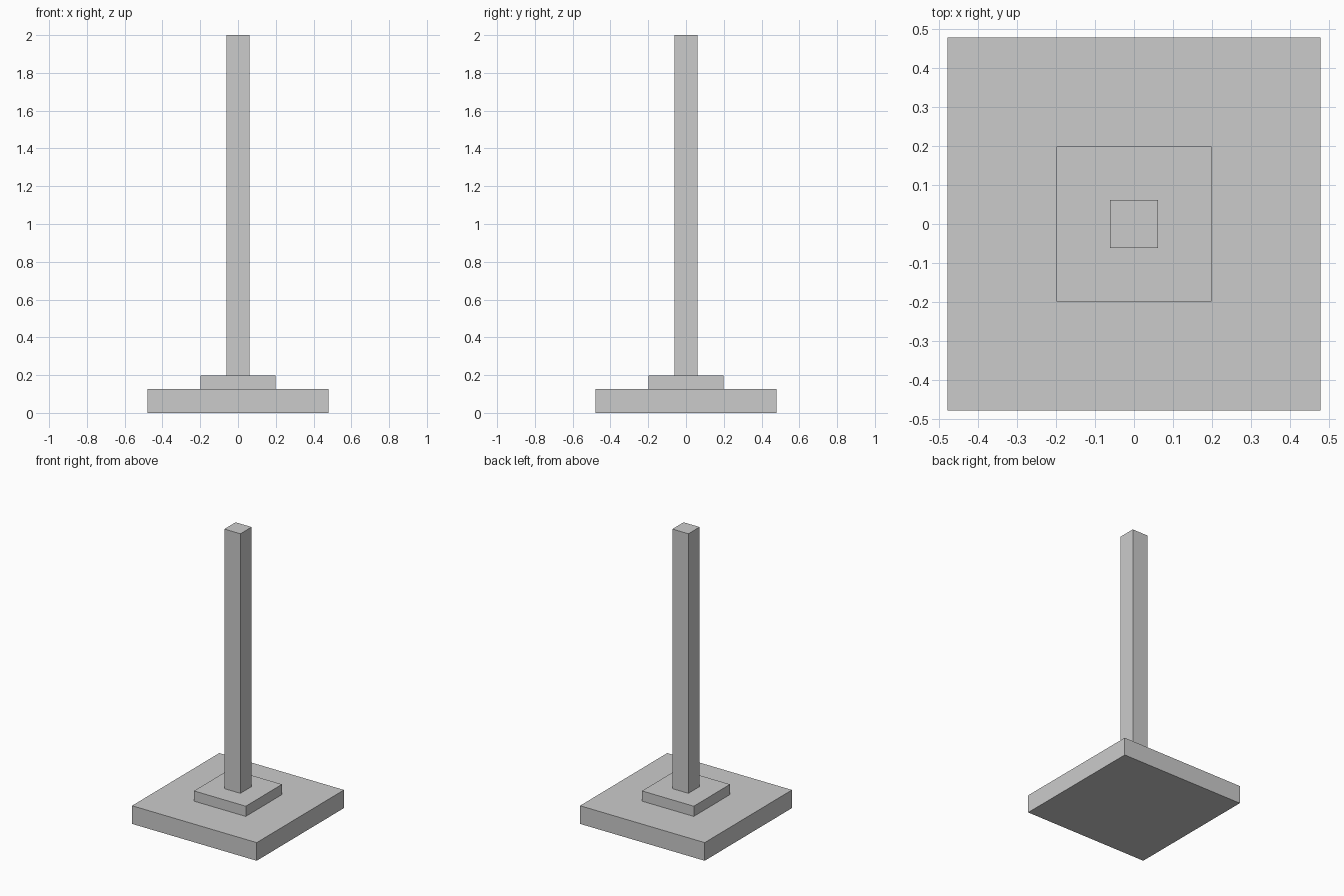
import bpy

if "Cube" in bpy.data.objects:
    bpy.data.objects.remove(bpy.data.objects["Cube"])


def box(name, width, z0, z1):
    """Square block centred on the z axis, spanning z0 to z1."""
    bpy.ops.mesh.primitive_cube_add(size=1, location=(0, 0, (z0 + z1) / 2))
    obj = bpy.context.object
    obj.name = name
    obj.scale = (width, width, z1 - z0)
    bpy.ops.object.transform_apply(location=False, rotation=False, scale=True)
    return obj


# Wide slab on the ground
box("base_slab", 0.958, 0.0, 0.126)
# Smaller step on top of the slab
box("plinth", 0.398, 0.126, 0.197)
# Tall square post
box("post", 0.123, 0.197, 2.0)
